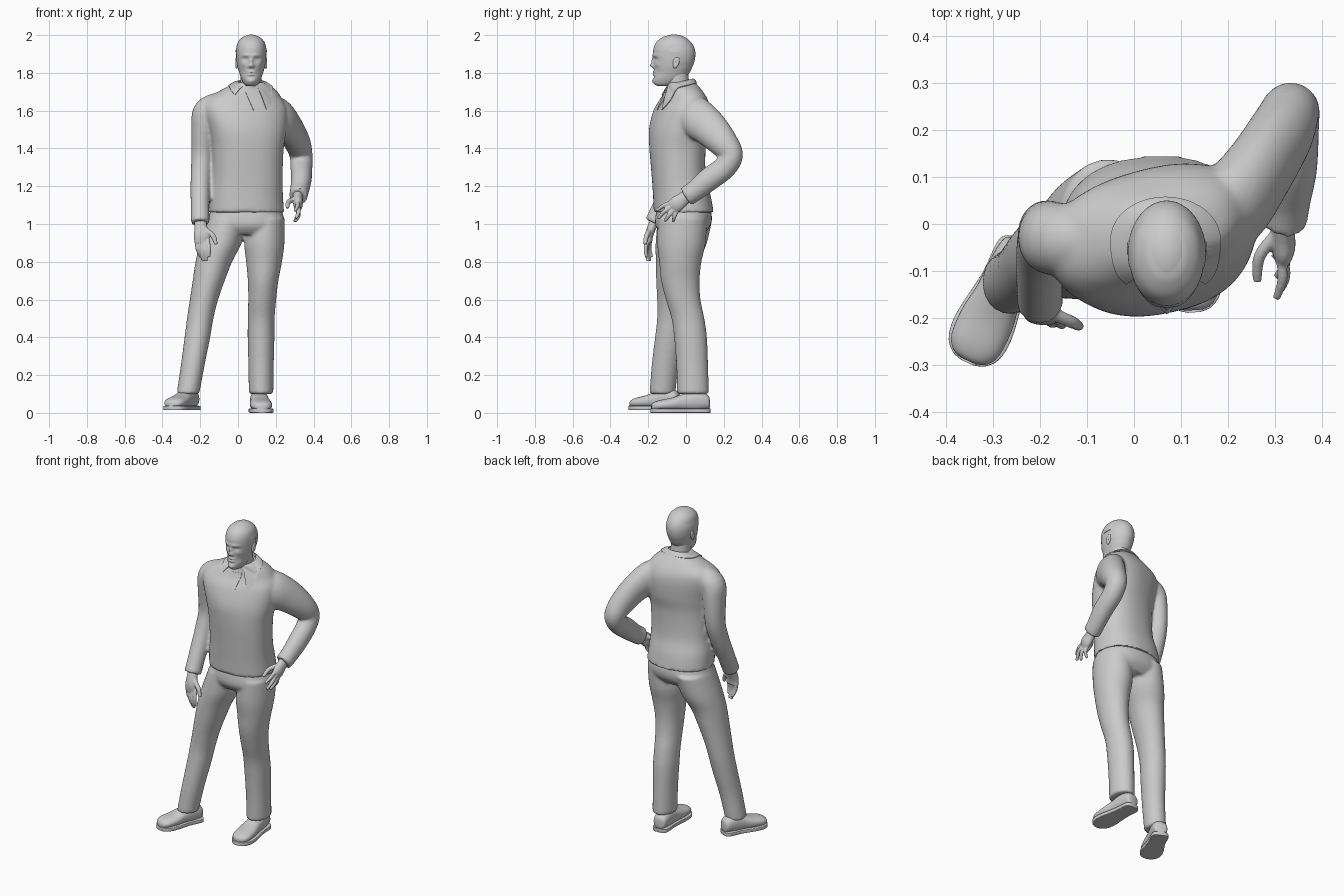
import bpy, bmesh, math
from mathutils import Vector
from mathutils.bvhtree import BVHTree

grey = bpy.data.materials.new("plain_grey")
grey.diffuse_color = (0.6, 0.6, 0.6, 1)


def smooth_rows(rows, steps):
    """Catmull-Rom interpolation of section rows (x, y, z, a, b, yaw)."""
    rows = [tuple(r) + (0,) * (6 - len(r)) for r in rows]
    out = []
    for i in range(len(rows) - 1):
        p0, p1, p2 = rows[max(i - 1, 0)], rows[i], rows[i + 1]
        p3 = rows[min(i + 2, len(rows) - 1)]
        for s in range(steps):
            t = s / steps
            out.append([0.5 * (2 * b + (c - a) * t + (2 * a - 5 * b + 4 * c - d) * t * t
                               + (3 * b - a - 3 * c + d) * t ** 3)
                        for a, b, c, d in zip(p0, p1, p2, p3)])
    return out + [list(rows[-1])]


def loft(bm, rows, flat=False, p=2.0, n=32, steps=5, ref=(1, 0, 0), axis=None):
    """Skin superellipse rings along a path; flat rings stay horizontal."""
    rows = smooth_rows(rows, steps)
    rings = []
    for i, (x, y, z, a, b, yaw) in enumerate(rows):
        if flat:
            t, v = Vector((0, 0, 1)), Vector((math.cos(yaw), math.sin(yaw), 0))
        else:
            t = axis or (Vector(rows[min(i + 1, len(rows) - 1)][:3]) - Vector(rows[max(i - 1, 0)][:3]))
            t = t.normalized()
            v = Vector(ref)
            v = (v - t * v.dot(t)).normalized()
        w = t.cross(v)
        ring = []
        for k in range(n):
            c, s = math.cos(2 * math.pi * k / n), math.sin(2 * math.pi * k / n)
            ring.append(bm.verts.new(Vector((x, y, z))
                        + v * a * math.copysign(abs(c) ** (2 / p), c)
                        + w * b * math.copysign(abs(s) ** (2 / p), s)))
        rings.append(ring)
    for r0, r1 in zip(rings, rings[1:]):
        for k in range(n):
            bm.faces.new((r0[k], r0[(k + 1) % n], r1[(k + 1) % n], r1[k]))
    bm.faces.new(rings[0][::-1])
    bm.faces.new(rings[-1])


def finish(name, bm, voxel=0, relax=0, thick=0, angle=50):
    """Turn a bmesh into a shaded object, optionally fused into one skin."""
    bmesh.ops.recalc_face_normals(bm, faces=bm.faces)
    me = bpy.data.meshes.new(name)
    bm.to_mesh(me)
    bm.free()
    ob = bpy.data.objects.new(name, me)
    bpy.context.collection.objects.link(ob)
    me.materials.append(grey)
    if voxel:
        m = ob.modifiers.new("fuse", 'REMESH')
        m.mode, m.voxel_size, m.use_smooth_shade = 'VOXEL', voxel, True
    if relax:
        m = ob.modifiers.new("relax", 'SMOOTH')
        m.factor, m.iterations = 0.5, relax
    if thick:
        m = ob.modifiers.new("thickness", 'SOLIDIFY')
        m.thickness, m.offset = thick, 0
    bpy.ops.object.select_all(action='DESELECT')
    ob.select_set(True)
    bpy.context.view_layer.objects.active = ob
    bpy.ops.object.convert(target='MESH')
    bpy.ops.object.shade_smooth_by_angle(angle=math.radians(angle))
    return ob


# Shirt: torso and both sleeves fused
bm = bmesh.new()
loft(bm, [(.044, -.012, 1.062, .2, .158, .06), (.044, -.022, 1.15, .194, .152, .06), (.05, -.038, 1.25, .186, .142, .1),
          (.052, -.045, 1.4, .19, .145, .18), (.05, -.037, 1.5, .208, .15, .27), (.038, -.022, 1.6, .226, .138, .27),
          (.032, -.012, 1.66, .206, .116, .24), (.056, -.013, 1.71, .145, .092, .18),
          (.067, -.025, 1.75, .075, .075)], flat=True, p=2.3, n=48)
loft(bm, [(-.09, -.032, 1.625, .075, .075), (-.165, -.032, 1.592, .074, .078), (-.185, -.025, 1.5, .062, .076),
          (-.191, -.022, 1.36, .056, .064), (-.198, -.058, 1.24, .053, .057), (-.201, -.114, 1.12, .05, .052),
          (-.2, -.17, 1.005, .049, .05)])
loft(bm, [(.15, .01, 1.6, .075, .095), (.21, .042, 1.572, .082, .108), (.268, .118, 1.513, .073, .098),
          (.314, .195, 1.432, .069, .08), (.334, .24, 1.365, .061, .062), (.336, .205, 1.3, .058, .062),
          (.335, .12, 1.235, .055, .062), (.326, .05, 1.178, .05, .055), (.318, 0, 1.145, .049, .054)])
shirt = finish("shirt", bm, voxel=.009, relax=6)
skin = BVHTree.FromObject(shirt, bpy.context.evaluated_depsgraph_get())

# Trousers: hips and two legs fused
bm = bmesh.new()
loft(bm, [(.044, -.015, 1.13, .17, .125), (.043, -.012, 1.05, .195, .148), (.041, -.016, .99, .2, .145, -.04),
          (.038, -.02, .945, .165, .11, -.04)], flat=True, p=2.3, n=48)
loft(bm, [(.15, -.018, 1.03, .098, .13), (.14, -.024, .9, .106, .128), (.138, -.03, .8, .095, .112),
          (.133, -.03, .7, .081, .102), (.128, -.015, .6, .074, .092), (.123, .01, .5, .071, .087),
          (.122, .024, .4, .071, .087), (.122, .033, .25, .067, .084), (.122, .037, .1, .065, .084)], flat=True)
loft(bm, [(-.055, -.005, 1.03, .105, .145), (-.091, -.025, .9, .11, .136), (-.128, -.045, .8, .097, .115),
          (-.155, -.055, .7, .085, .103), (-.18, -.062, .6, .075, .091), (-.2, -.07, .5, .07, .083),
          (-.215, -.085, .4, .068, .079), (-.24, -.11, .25, .063, .072), (-.265, -.125, .1, .06, .068)], flat=True)
finish("trousers", bm, voxel=.009, relax=5)


# Shoes: rounded upper on a flat sole
def shoe(side, heel, toe, floor):
    d = Vector((toe[0] - heel[0], toe[1] - heel[1], 0))
    ref = (-d.y, d.x, 0)

    def run(bm, rows, p):
        loft(bm, [(heel[0] + d.x * t, heel[1] + d.y * t, floor + z, a, b) for t, z, a, b in rows],
             p=p, ref=ref, n=40, axis=d)
    bm = bmesh.new()
    run(bm, [(.01, .05, .02, .026), (.03, .055, .036, .036), (.1, .062, .044, .046), (.25, .064, .048, .054),
             (.45, .056, .05, .045), (.65, .046, .058, .034), (.85, .04, .056, .027), (.95, .035, .04, .02),
             (.985, .031, .018, .012)], 2.3)
    finish(side + "_shoe_upper", bm)
    bm = bmesh.new()
    run(bm, [(0, .012, .022, .012), (.025, .012, .04, .012), (.1, .012, .05, .012), (.35, .012, .051, .012),
             (.7, .012, .065, .012), (.88, .012, .059, .012), (.97, .012, .038, .012), (1, .012, .014, .012)], 9)
    finish(side + "_shoe_sole", bm, angle=35)


shoe("right", (-.235, -.035), (-.355, -.295), .014)
shoe("left", (.106, .128), (.128, -.188), 0)


# Hands: palm, bent fingers and thumb fused
def hand(side, palm, fingers):
    bm = bmesh.new()
    loft(bm, palm)
    for base, tip, bend, r in fingers:
        mid = [(p + q) / 2 + k for p, q, k in zip(base, tip, bend)]
        loft(bm, [(*base, r, r), (*mid, r, r), (*tip, r * .75, r * .75)], n=12, ref=(.9, .1, .3))
    finish(side + "_hand", bm, voxel=.0045, relax=3)


hand("right", [(-.2, -.16, 1.03, .03, .025), (-.197, -.18, .985, .034, .024), (-.192, -.194, .94, .042, .021),
               (-.19, -.196, .9, .04, .016)],
     [((-.22, -.192, .915), (-.198, -.182, .825), (-.006, -.006, 0), .0105),
      ((-.201, -.196, .91), (-.184, -.19, .805), (-.003, -.01, 0), .0115),
      ((-.18, -.2, .91), (-.168, -.2, .803), (0, -.01, 0), .0115),
      ((-.16, -.202, .915), (-.153, -.21, .825), (.003, -.008, 0), .0105),
      ((-.172, -.192, .97), (-.116, -.218, .892), (.012, -.004, .006), .0135)])
hand("left", [(.318, .015, 1.155, .027, .034), (.317, -.02, 1.128, .026, .037), (.318, -.05, 1.105, .025, .042),
              (.316, -.072, 1.088, .018, .036)],
     [((.313, -.076, 1.115), (.303, -.158, 1.07), (.008, 0, .006), .011),
      ((.317, -.07, 1.097), (.306, -.148, 1.028), (.01, -.004, .005), .0115),
      ((.318, -.06, 1.08), (.304, -.112, 1.014), (.01, -.004, 0), .0115),
      ((.315, -.045, 1.072), (.297, -.068, 1.012), (.01, -.004, 0), .0105),
      ((.3, -.025, 1.135), (.262, -.122, 1.088), (-.014, .004, .004), .013)])

# Head: stacked face sections given as (height, front, back, half width)
HX = .07
bm = bmesh.new()
loft(bm, [(HX, (f + b) / 2, z, a, (b - f) / 2) for z, f, b, a in
          [(1.73, -.15, -.08, .02), (1.74, -.166, -.045, .036), (1.765, -.172, -.01, .051), (1.8, -.169, .018, .063),
           (1.84, -.169, .036, .074), (1.885, -.174, .043, .079), (1.93, -.172, .04, .079), (1.965, -.155, .022, .069),
           (1.988, -.125, -.008, .047), (1.997, -.1, -.035, .026), (2.0, -.08, -.055, .006)]],
     flat=True, p=2.1, n=112, steps=8)
# Face features: (side offset, height, width, tallness, push forward)
face = [(0, 1.838, .013, .011, .02), (0, 1.86, .009, .018, .012), (.013, 1.833, .007, .008, .005),
        (.031, 1.872, .016, .010, -.012), (.031, 1.871, .011, .005, .006), (.028, 1.893, .024, .008, .006),
        (0, 1.806, .019, .006, .008), (0, 1.799, .02, .003, -.003), (0, 1.791, .017, .006, .008),
        (0, 1.778, .02, .006, -.003), (0, 1.756, .02, .012, .008), (.042, 1.845, .014, .012, .004),
        (.042, 1.805, .014, .018, -.004)]
for v in bm.verts:
    if v.co.y < -.09:
        x, z, push = v.co.x - HX, v.co.z, 0
        for dx, fz, w, h, amt in face:
            for s in ((1, -1) if dx else (1,)):
                push += amt * math.exp(-((x - s * dx) / w) ** 2 - ((z - fz) / h) ** 2)
        v.co.y -= push
finish("head", bm, angle=80)

# Neck
bm = bmesh.new()
loft(bm, [(.067, -.03, 1.68, .062, .066), (.069, -.045, 1.75, .057, .062), (HX, -.052, 1.83, .055, .062)], flat=True)
finish("neck", bm)

# Ears: tilted rim with a hollowed outer face
for side, s in (("right", -1), ("left", 1)):
    bm = bmesh.new()
    bmesh.ops.create_uvsphere(bm, u_segments=24, v_segments=16, radius=1)
    for v in bm.verts:
        x, y, z = v.co
        hollow = .007 * math.exp(-(y * y + z * z) / .22) if x * s > 0 else 0
        v.co = (HX + s * (.077 - hollow) + x * .011, -.053 + y * .017 * (1 + .25 * z) + z * .006, 1.853 + z * .03)
    finish(side + "_ear", bm, angle=80)

# Hair: close cap behind the hairline, lowest at the nape
bm = bmesh.new()
bmesh.ops.create_uvsphere(bm, u_segments=48, v_segments=32, radius=1)
for v in bm.verts:
    v.co = (HX + v.co.x * .0815, -.063 + v.co.y * .111, 1.9 + v.co.z * (.101 if v.co.z > 0 else .13))
cut = [v for v in bm.verts if v.co.z < (1.955 if v.co.y < -.1 else 1.9 if v.co.y < -.04 else 1.8)]
bmesh.ops.delete(bm, geom=cut, context='VERTS')
finish("hair", bm, thick=.004, angle=80)

# Collar: folded band that drops from the neck onto the shirt
bm = bmesh.new()
cols = []
for i in range(41):
    th = math.radians(-150 + 300 * i / 40)
    sx, cy = math.sin(th), math.cos(th)
    front = (1 - cy) / 2
    flare = .086 if cy > 0 else .086 + .03 * -cy
    ox, oy = .067 + sx * (.115 + .08 * front ** 6), -.03 + cy * flare
    hit = skin.ray_cast(Vector((ox, oy, 3)), Vector((0, 0, -1)))[0]
    oz = hit.z + .004 if hit else 1.68
    ix, iy, iz = .067 + sx * .066, -.033 + cy * .071, 1.768 - .035 * front
    cols.append([bm.verts.new(c) for c in ((ix, iy, iz - .03), (ix, iy, iz),
                 ((ix + ox) / 2, (iy + oy) / 2, (iz + oz) / 2 + .005), (ox, oy, oz))])
for c0, c1 in zip(cols, cols[1:]):
    for k in range(3):
        bm.faces.new((c0[k], c1[k], c1[k + 1], c0[k + 1]))
finish("collar", bm, thick=.005, angle=40)

# Open neck: thin V plate laid on the chest
bm = bmesh.new()
rows = []
for i in range(9):
    z = 1.605 + .09 * i / 8
    row = []
    for k in range(5):
        x = .083 - .012 * i / 8 + (k / 4 - .5) * (.004 + .056 * i / 8)
        hit = skin.ray_cast(Vector((x, -1, z)), Vector((0, 1, 0)))[0]
        row.append(bm.verts.new((x, (hit.y if hit else -.14) - .002, z)))
    rows.append(row)
for r0, r1 in zip(rows, rows[1:]):
    for k in range(4):
        bm.faces.new((r0[k], r0[k + 1], r1[k + 1], r1[k]))
finish("neck_opening", bm, thick=.004, angle=40)
